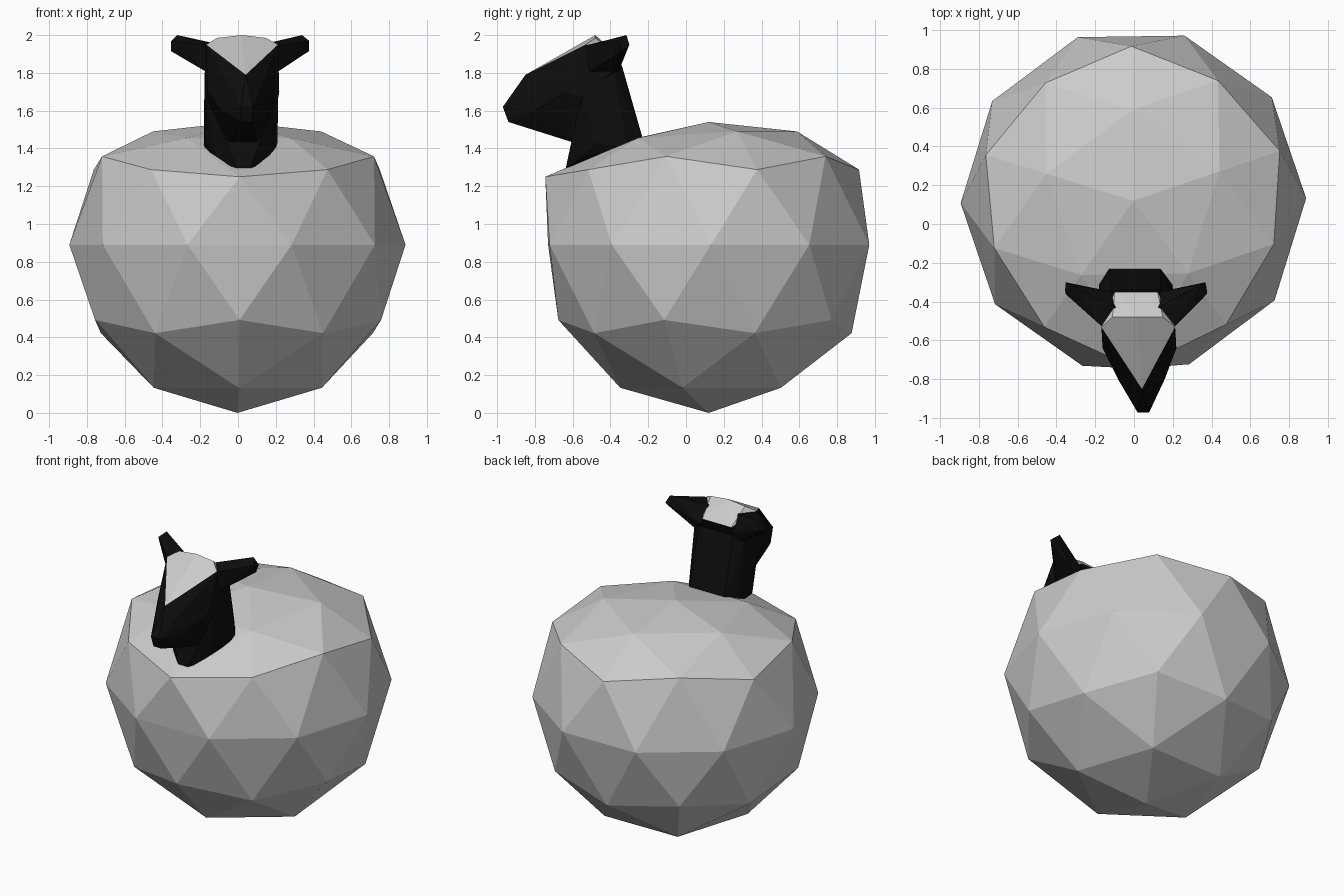
import bpy, bmesh, math
from mathutils import Matrix

if "Cube" in bpy.data.objects:
    bpy.data.objects.remove(bpy.data.objects["Cube"])


def material(name, v):
    m = bpy.data.materials.new(name)
    m.diffuse_color = (v, v, v, 1)
    m.use_nodes = True
    m.node_tree.nodes["Principled BSDF"].inputs["Base Color"].default_value = m.diffuse_color
    return m


black = material("black_wool", 0.004)
white = material("white_wool", 0.8)


def finish(name, bm, *mats):
    mesh = bpy.data.meshes.new(name)
    bm.to_mesh(mesh)
    bm.free()
    for m in mats:
        mesh.materials.append(m)
    ob = bpy.data.objects.new(name, mesh)
    bpy.context.collection.objects.link(ob)
    return ob


def turn(x, y):
    # the head is off centre and turned slightly to one side
    return 0.02 + x - (y + 0.5) * 0.06


def hull(name, pts, sides=(1, -1), cap=()):
    bm = bmesh.new()
    caps = set()
    for p in list(pts) + list(cap):
        for s in (sides if p[0] else (1,)):
            v = bm.verts.new((turn(p[0] * s, p[1]), p[1], p[2]))
            if p in cap:
                caps.add(v)
    res = bmesh.ops.convex_hull(bm, input=bm.verts[:])
    loose = [v for v in bm.verts if not v.link_faces]
    for f in bm.faces:
        f.material_index = int(bool(cap) and all(v in caps for v in f.verts))
    bmesh.ops.delete(bm, geom=loose, context='VERTS')
    bmesh.ops.recalc_face_normals(bm, faces=bm.faces[:])
    return finish(name, bm, black, white)


# Body: faceted ball with a flattened back and a pushed-out chest
bm = bmesh.new()
bmesh.ops.create_icosphere(bm, subdivisions=2, radius=0.89,
                           matrix=Matrix.Rotation(math.radians(90.8), 4, 'Z'))
for v in bm.verts:
    x, y, z = v.co
    if z > 0.85:
        v.co.z = 0.65
    elif z > 0.7:
        v.co.z = 0.60 if y > 0 else 0.565
    elif z > 0.42 and y < -0.73:
        v.co.y, v.co.z = -0.865, 0.36
    v.co.y += 0.12
    v.co.z += 0.89
    v.co.x -= 0.003
finish("body", bm)

# Neck
hull("neck", [(0.13, -0.22, 1.42), (0.19, -0.31, 1.40), (0.19, -0.48, 1.43),
              (0.14, -0.55, 1.36), (0.03, -0.64, 1.28),
              (0.13, -0.34, 1.84), (0.19, -0.38, 1.80), (0.19, -0.55, 1.70)])

# Head with a pale forehead cap
hull("head", [(0.19, -0.40, 1.80), (0.19, -0.56, 1.67), (0.19, -0.64, 1.70),
              (0.12, -0.80, 1.60), (0.03, -0.97, 1.62), (0.03, -0.94, 1.54),
              (0.07, -0.71, 1.52), (0.08, -0.56, 1.42)],
     cap=[(0, -0.85, 1.79), (0.19, -0.53, 1.95), (0.13, -0.48, 1.985),
          (0, -0.48, 2.0), (0.11, -0.35, 1.885)])

# Ears
for side, label in ((1, "right_ear"), (-1, "left_ear")):
    hull(label, [(0.185, -0.53, 1.945), (0.18, -0.52, 1.80), (0.11, -0.43, 1.95),
                 (0.12, -0.35, 1.85), (0.17, -0.36, 1.80),
                 (0.33, -0.315, 2.0), (0.365, -0.36, 1.97),
                 (0.36, -0.30, 1.95), (0.365, -0.34, 1.915)], sides=(side,))
